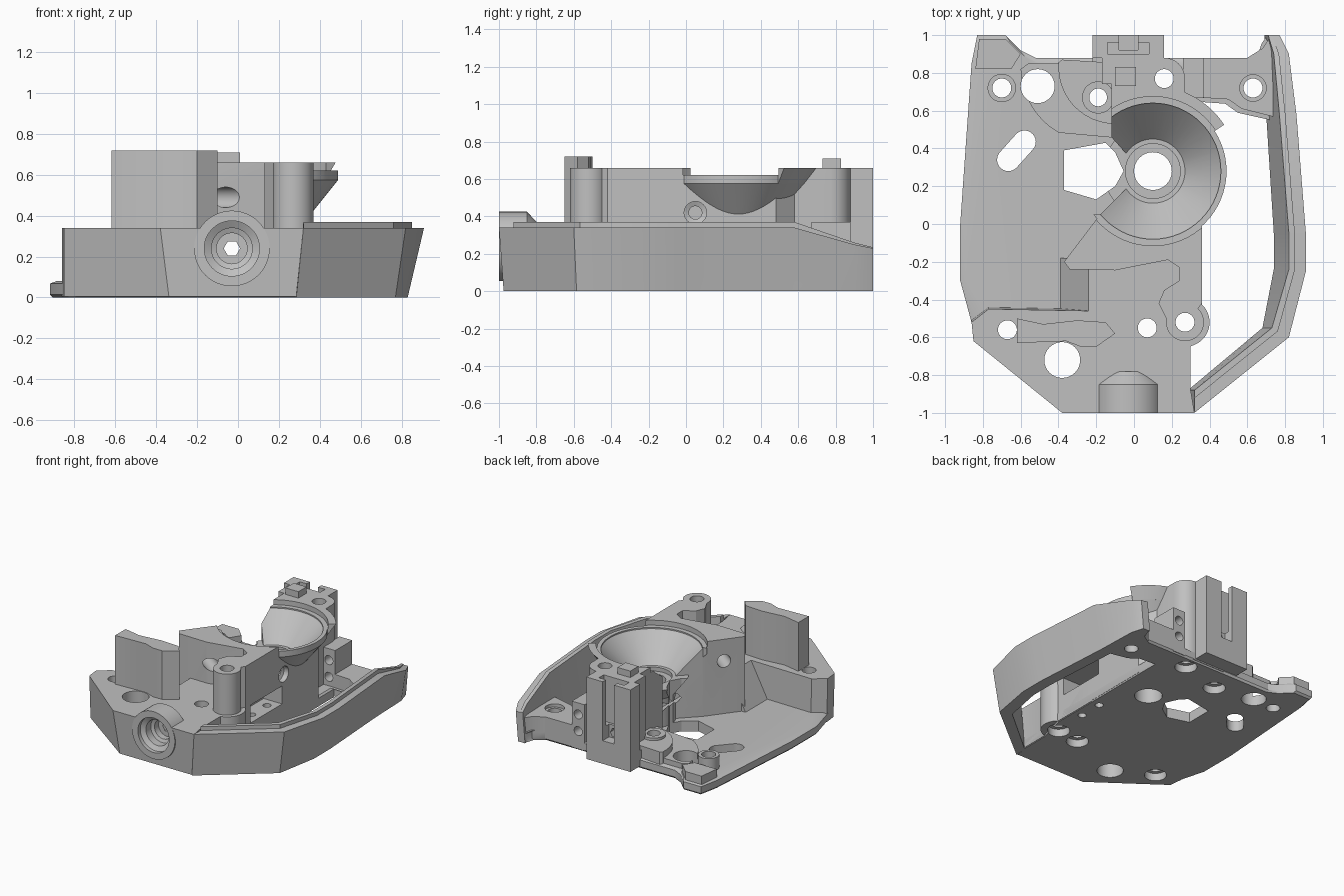
import bpy, bmesh, math
from mathutils import Vector, Matrix

if "Cube" in bpy.data.objects:
    bpy.data.objects.remove(bpy.data.objects["Cube"], do_unlink=True)

grey = bpy.data.materials.new("plain grey")
grey.use_nodes = True
grey.diffuse_color = (0.53, 0.53, 0.53, 1)
grey.node_tree.nodes["Principled BSDF"].inputs["Base Color"].default_value = grey.diffuse_color
parts, cutters = [], []


def loft(name, rings, group=parts):
    """Skin a stack of equal-length rings and cap both ends."""
    bm = bmesh.new()
    rows = [[bm.verts.new(p) for p in ring] for ring in rings]
    n = len(rows[0])
    for a, b in zip(rows, rows[1:]):
        for i in range(n):
            j = (i + 1) % n
            bm.faces.new((a[i], a[j], b[j], b[i]))
    bm.faces.new(rows[0][::-1])
    bm.faces.new(rows[-1])
    bmesh.ops.recalc_face_normals(bm, faces=bm.faces)
    mesh = bpy.data.meshes.new(name)
    bm.to_mesh(mesh)
    bm.free()
    mesh.materials.append(grey)
    obj = bpy.data.objects.new(name, mesh)
    bpy.context.collection.objects.link(obj)
    group.append(obj)
    return obj


def prism(name, pts, z0, z1, group=parts):
    return loft(name, [[(x, y, z) for x, y in pts] for z in (z0, z1)], group)


def box(name, x0, x1, y0, y1, z0, z1, group=parts):
    return prism(name, [(x0, y0), (x1, y0), (x1, y1), (x0, y1)], z0, z1, group)


def arc(cx, cy, r, start, end, steps=20):
    angles = [math.radians(start + (end - start) * i / steps) for i in range(steps + 1)]
    return [(cx + r * math.cos(a), cy + r * math.sin(a)) for a in angles]


def turned(name, origin, profile, axis=(0, 0, 1), group=parts, n=48):
    """Solid of revolution; profile is (radius, distance along axis)."""
    rot = Vector(axis).to_track_quat('Z', 'Y').to_matrix().to_4x4()
    m = Matrix.Translation(origin) @ rot
    return loft(name, [[m @ Vector((x, y, d)) for x, y in arc(0, 0, r, 0, 360, n)[:-1]]
                       for r, d in profile], group)


def rod(name, origin, r, length, axis=(0, 0, 1), group=parts, n=48):
    return turned(name, origin, [(r, 0), (r, length)], axis, group, n)


# Thin floor plate and the thicker rear arm
floor = [(-.34, -.975), (.28, -.975), (.3, -.88), (.3, -.65), (.36, -.42), (.36, .67),
         (.5, .66), (.57, .61), (.75, .57), (.72, .96), (.7, .99), (.68, .93), (.6, .88),
         (-.52, .88), (-.6, .92), (-.68, 1), (-.83, 1), (-.86, .85), (-.92, 0),
         (-.92, -.3), (-.84, -.595)]
loft("floor_plate", [[(x * s, y * s, z) for x, y in floor]
                     for s, z in ((.985, 0), (1, .015), (1, .068), (.965, .08))])
prism("rear_arm", [(.34, .67), (.5, .66), (.57, .61), (.77, .56), (.75, .96), (.72, .99),
                   (.68, .93), (.6, .88), (.34, .88)], .05, .185)

# Raised front deck, leaning out slightly towards the top
deck = [(-.38, -1), (.32, -1), (.3, -.88), (.3, -.65), (.36, -.42), (.36, -.05), (-.24, -.05),
        (-.24, -.46), (-.77, -.45), (-.86, -.52), (-.85, -.62)]
loft("front_deck", [[(x * (.89 if y == -1 else 1), y * .975, .005) for x, y in deck],
                    [(x, y, .34) for x, y in deck]])
loft("deck_ramp", [[(x, -.465, z), (-.2, -.465, z), (-.2, -.18, z), (x, -.18, z)]
                   for x, z in ((-.4, .06), (-.24, .339))])

# Leaning side wall with a raised inner lip
sections = []
for x, y, dx, dy, lean, top, lip in (
        (.32, -1, 0, .12, -.035, .34, .03), (.82, -.6, -.09, .05, -.05, .34, .03),
        (.91, -.25, -.09, .01, -.08, .34, .03), (.91, -.05, -.09, 0, -.08, .34, .03),
        (.86, .58, -.09, 0, -.07, .34, .03), (.82, .9, -.08, 0, -.04, .25, .01),
        (.77, 1, -.06, 0, -.02, .23, 0.005)):
    mx, my = x + dx * .65, y + dy * .65
    foot = y * .975 if y < -.5 else y
    sections.append([(x + lean, foot, 0), (x, y, top), (mx, my, top), (mx, my, top + lip),
                     (x + dx, y + dy, top + lip), (x + dx + lean, y + dy, 0)])
loft("side_wall", sections)

# Main raised body that carries the funnel
prism("main_body", [(-.37, -.2), (-.34, -.24), (-.1, -.245), (.18, -.19), (.24, -.23), (.24, -.3),
                    (.16, -.35), (.13, -.42), (.17, -.5), (.3, -.5), (.36, -.42), (.36, .48),
                    (.27, .58)] + arc(.16, .77, .11, 0, 90, 8) +
      [(-.1, .88), (-.12, .74), (-.12, .46), (-.03, .36), (-.03, .2), (-.18, .05)], .01, .66)

# Funnel cup and the flaring flange around its rear edge
FX, FY = .1, .28
cup = turned("funnel_cup", (FX, FY, 0), [(.17, .01), (.17, .3), (.39, .575), (.39, .65)], n=64)
loft("funnel_flange", [[(x, y, z) for x, y in arc(FX, FY, r, 33, 100) + arc(FX, FY, .375, 100, 33)]
                       for r, z in ((.39, .575), (.45, .66))])

# Posts, bosses and terraces
rod("front_post", (.27, -.52, .01), .13, .33)
rod("front_post_top", (.27, -.52, .3), .1, .36)
prism("tall_guide", [(-.62, -.63), (-.36, -.62), (-.28, -.65), (-.2, -.65), (-.1, -.58),
                     (-.15, -.52), (-.3, -.51), (-.48, -.53), (-.62, -.5)], .3, .72)
rod("rear_left_boss", (-.7, .72, .05), .075, .13)
rod("inner_boss", (-.19, .67, .05), .085, .14)
prism("rear_terrace", [(-.6, .82)] + arc(-.2, .83, .4, 185, 240, 8) +
      [(-.03, .45), (-.03, .85), (-.56, .85)], .05, .12)
prism("inner_terrace", arc(-.1, .83, .3, 175, 270, 12) + [(-.05, .85), (-.38, .87)], .05, .17)
prism("rear_corner_pad", [(-.84, .82), (-.65, .82), (-.6, .9), (-.68, .98), (-.82, .98)], .05, .14)
box("side_block", .26, .37, .67, .88, .01, .37)
turned("front_socket", (-.03, -1, .24), [(.185, 0), (.185, .15), (.11, .22)], (0, 1, 0))

# Slotted rear bracket
bracket = box("rear_bracket", -.22, .16, .74, 1, .02, .66)
box("bracket_tab", -.1, .01, .73, .83, .6, .71)

# Vertical holes; some are widened from underneath
for x, y, r, wide in ((-.7, .72, .05, 0), (-.51, .73, .09, 0), (-.19, .67, .047, 1),
                      (.16, .77, .05, 1), (.63, .72, .05, 0), (FX, FY, .1, 0),
                      (-.67, -.56, .05, 1), (-.38, -.72, .095, 0), (.07, -.55, .05, 1),
                      (.27, -.52, .05, 1)):
    rod("hole_cutter", (x, y, -.1), r, 1.1, group=cutters, n=32)
    if wide:
        rod("counterbore_cutter", (x, y, -.1), .08, .16, group=cutters, n=32)
rod("countersink_cutter", (.63, .72, .16), .07, .1, group=cutters, n=32)
for y in (-.24, -.05):
    rod("pocket_hole_cutter", (.285, y, -.1), .03, .35, group=cutters, n=24)
prism("slot_cutter", arc(-.58, .435, .06, -45, 135, 12) + arc(-.665, .34, .06, 135, 315, 12),
      -.1, .8, cutters)
prism("window_cutter", [(-.37, .18), (-.2, .13), (-.1, .2), (-.055, .28), (-.1, .38), (-.15, .43),
                        (-.37, .39)], -.1, .8, cutters)

# Funnel bowl
turned("bowl_cutter", (FX, FY, 0), [(.145, .38), (.145, .411), (.17, .412), (.36, .61), (.36, .62),
                                    (.395, .621), (.395, .9)], group=cutters, n=64)
# Socket bore, stepped down to a hexagonal channel that runs to the back
turned("bore_cutter", (-.03, -1.05, .24), [(.135, 0), (.135, .08), (.1, .1), (.1, .16), (.075, .17),
                                           (.075, .22)], (0, 1, 0), cutters)
rod("hex_cutter", (-.03, -.9, .24), .04, 2.1, (0, 1, 0), cutters, n=6)
# Cross holes
turned("cross_cutter", (.45, .05, .42), [(.06, 0), (.06, .13), (.035, .14), (.035, .25)],
       (-1, 0, 0), cutters, n=32)
rod("cross_cutter", (-.355, -.015, .49), .05, .5, (.8, -.6, 0), cutters, n=32)
for z in (.15, .28):
    rod("block_hole_cutter", (.315, .6, z), .035, .4, (0, 1, 0), cutters, n=24)
# Pocket in the side of the body
box("pocket_cutter", .2, .45, -.36, .03, .195, .335, cutters)


def carve(obj, tools):
    """Subtract every tool that touches the part, then bake the result."""
    def bounds(o):
        cs = [v.co for v in o.data.vertices]
        return [(min(c[i] for c in cs), max(c[i] for c in cs)) for i in range(3)]
    mine = bounds(obj)
    for tool in tools:
        if all(a[0] < b[1] and b[0] < a[1] for a, b in zip(mine, bounds(tool))):
            mod = obj.modifiers.new("cut", 'BOOLEAN')
            mod.operation, mod.solver, mod.object = 'DIFFERENCE', 'EXACT', tool
    deps = bpy.context.evaluated_depsgraph_get()
    mesh = bpy.data.meshes.new_from_object(obj.evaluated_get(deps))
    obj.modifiers.clear()
    obj.data = mesh


# Cuts that belong to a single part: the open funnel side and the bracket slots
mouth = prism("mouth_cutter", [(-.03, .2), (-.18, .05), (-.5, .05), (-.5, .9), (-.12, .9),
                               (-.12, .46), (-.03, .36)], .412, .9, [])
slots = [box("bracket_cutter", -.08, .02, .92, 1.1, .2, .8, []),
         box("bracket_cutter", -.14, .08, .9, .96, .3, .8, []),
         box("bracket_cutter", -.3, -.17, .7, .88, .14, .8, [])]
carve(cup, [mouth])
carve(bracket, slots)
for part in parts:
    carve(part, cutters)
for tool in cutters + slots + [mouth]:
    bpy.data.objects.remove(tool, do_unlink=True)

# Smooth the round walls and keep the edges crisp
bpy.ops.object.select_all(action='DESELECT')
for part in parts:
    part.select_set(True)
bpy.context.view_layer.objects.active = parts[0]
bpy.ops.object.shade_smooth_by_angle(angle=math.radians(25))
